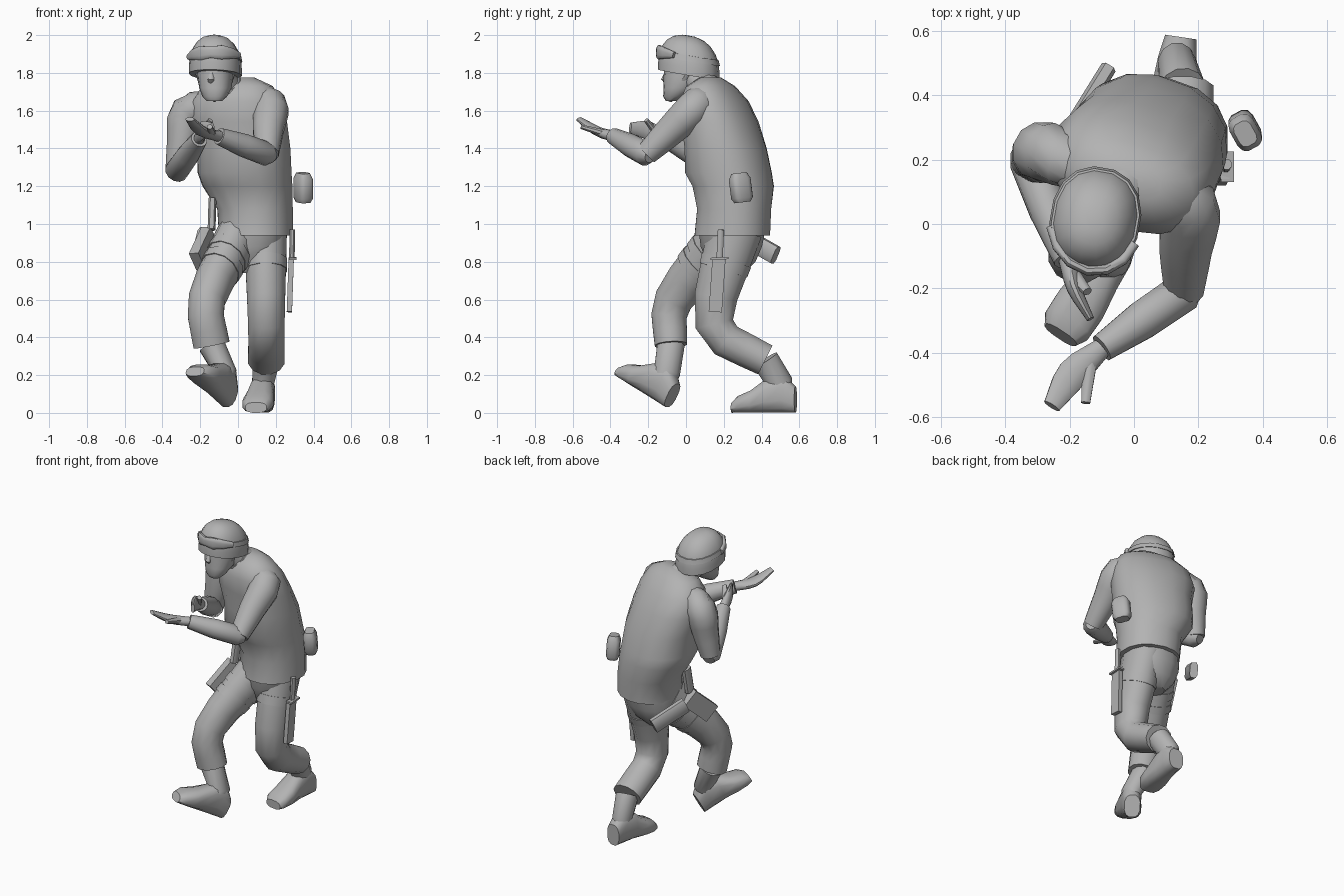
import bpy
import bmesh
from math import sin, cos, pi, radians, copysign
from mathutils import Vector

old_cube = bpy.data.objects.get("Cube")
if old_cube:
    bpy.data.objects.remove(old_cube)

# One plain clay colour for everything
clay = bpy.data.materials.new("clay_grey")
clay.use_nodes = True
grey = (.45, .45, .45, 1)
clay.diffuse_color = grey
clay.node_tree.nodes["Principled BSDF"].inputs["Base Color"].default_value = grey

ACROSS = Vector((1, 0, 0))
UP = Vector((0, 0, 1))


def skin(name, loops):
    """Join a row of equal rings into a closed, smooth-shaded surface."""
    bm = bmesh.new()
    rings = [[bm.verts.new(point) for point in loop] for loop in loops]
    count = len(rings[0])
    for low, high in zip(rings, rings[1:]):
        for i in range(count):
            j = (i + 1) % count
            bm.faces.new((low[i], low[j], high[j], high[i]))
    bm.faces.new(rings[0][::-1])
    bm.faces.new(rings[-1])
    bmesh.ops.recalc_face_normals(bm, faces=bm.faces)
    mesh = bpy.data.meshes.new(name)
    bm.to_mesh(mesh)
    bm.free()
    for face in mesh.polygons:
        face.use_smooth = True
    mesh.set_sharp_from_angle(angle=radians(42))
    mesh.materials.append(clay)
    bpy.context.collection.objects.link(bpy.data.objects.new(name, mesh))


def ring(centre, u, v, wide, deep, sides=12, square=1):
    """Rounded ring; square below one makes it boxier."""
    loop = []
    for i in range(sides):
        angle = 2 * pi * (i + .5) / sides
        c, s = cos(angle), sin(angle)
        loop.append(centre + u * wide * copysign(abs(c) ** square, c)
                    + v * deep * copysign(abs(s) ** square, s))
    return loop


def stack(name, rows, turn=0, slope=0):
    """Level rings, each (x, y, z, half width, half depth)."""
    c, s = cos(radians(turn)), sin(radians(turn))
    u, v = Vector((c, s, 0)), Vector((-s, c, slope))
    skin(name, [ring(Vector(row[:3]), u, v, row[3], row[4], 16, .9) for row in rows])


def limb(name, rows, side=ACROSS, sides=12, square=1):
    """Rings across a path, each (x, y, z, half width along side, half depth)."""
    points = [Vector(row[:3]) for row in rows]
    last = len(rows) - 1
    loops = []
    for i, row in enumerate(rows):
        along = (points[min(i + 1, last)] - points[max(i - 1, 0)]).normalized()
        u = (side - along * side.dot(along)).normalized()
        loops.append(ring(points[i], u, along.cross(u), row[3], row[4], sides, square))
    skin(name, loops)


def sized(point, wide, deep):
    return Vector((*point, wide, deep))


def spline(rows, t):
    """Point on a smooth curve through sized rows, t counted in rows."""
    last = len(rows) - 1
    i = min(int(t), last - 1)
    f = t - i
    a, b = rows[i], rows[i + 1]
    start = (b - rows[max(i - 1, 0)]) / (2 if i else 1)
    end = (rows[min(i + 2, last)] - a) / (2 if i + 2 <= last else 1)
    ease = f * f * (3 - 2 * f)
    return a.lerp(b, ease) + start * f * (1 - f) ** 2 - end * f * f * (1 - f)


def smooth_limb(name, rows, side=ACROSS, square=1):
    steps = 3 * (len(rows) - 1)
    limb(name, [spline(rows, i / 3) for i in range(steps + 1)], side, square=square)


def bar(name, start, end, wide, deep, side=ACROSS, sides=4, square=1):
    """Straight bar between two points; four sides give a box."""
    grow = 2 ** .5 if sides == 4 else 1
    limb(name, [sized(p, wide * grow, deep * grow) for p in (start, end)],
         side, sides, square)


# Torso, seat, neck and collar
stack("vest", [
    (.095, .245, .94, .195, .2), (.09, .255, 1.08, .2, .195), (.05, .25, 1.2, .24, .21),
    (.035, .225, 1.27, .25, .225), (.03, .21, 1.4, .25, .21), (0, .18, 1.54, .265, .19),
    (-.01, .15, 1.65, .25, .165), (0, .13, 1.73, .19, .115), (.01, .13, 1.775, .08, .05)],
    turn=-20)
stack("trouser_seat", [(.085, .245, 1, .18, .185), (.07, .24, .88, .175, .165),
                       (.055, .24, .8, .13, .13), (.04, .23, .74, .06, .08)])
neck = Vector((-.04, .12, 1.68))
skull = Vector((-.12, .015, 1.83))
bar("neck", neck, skull, .08, .08, sides=12)
limb("vest_collar", [sized(neck, .12, .11), sized(neck.lerp(skull, .4), .09, .085)])

# Head with nose
stack("head", [
    (-.125, -.075, 1.65, .04, .03), (-.123, -.06, 1.675, .065, .06),
    (-.12, -.03, 1.72, .085, .088), (-.12, -.01, 1.78, .092, .108),
    (-.12, 0, 1.85, .095, .115)], turn=-12)
limb("nose", [(-.14, -.1, 1.81, .012, .01), (-.144, -.115, 1.765, .018, .018),
              (-.142, -.1, 1.745, .014, .01)], sides=8)

# Helmet dome tipped back, with a strap band and wrap-round goggles
tilt = dict(turn=-10, slope=-.17)
wide, deep, high = .138, .162, .168
dome = [(*(skull - UP * .04), wide, deep)]
for step in range(6):
    angle = step * pi / 11
    shrink = cos(angle) ** .8
    dome.append((*(skull + UP * high * sin(angle)), wide * shrink, deep * shrink))
stack("helmet", dome, **tilt)
stack("goggle_strap", [(*(skull + UP * .035), wide + .003, deep + .002),
                       (*(skull + UP * .065), wide - .003, deep - .005)], **tilt)
lens = []
for step in range(-3, 4):
    angle = radians(step * 24 - 10)
    place = skull + Vector((wide * sin(angle), -deep * cos(angle), .05 + .03 * cos(angle)))
    notch = .012 if step == 0 else 0
    lens.append(sized(place, .016 + .026 * cos(step * pi / 6) - notch, .016))
limb("goggles", lens, UP, square=.7)
chin = Vector((-.125, -.085, 1.65))
for word, sign in (("right", -1), ("left", 1)):
    temple = skull + ACROSS * sign * .1 - UP * .03
    cheek = temple.lerp(chin, .5) + ACROSS * sign * .025
    limb(word + "_chin_strap", [sized(p, .012, .006) for p in (temple, cheek, chin)],
         Vector((0, 1, 0)), 6)

# Joints of the pose, one set for each side
pose = {
    "left": dict(
        shoulder=(.165, .06, 1.63), elbow=(.155, -.21, 1.37), wrist=(-.1, -.385, 1.465),
        palm=(-.19, -.465, 1.49), fingers=(-.255, -.565, 1.555), thumb=(-.15, -.555, 1.515),
        spread=(.8, -.6, 0), hip=(.145, .26, .97), knee=(.15, .15, .47),
        cuff=(.15, .42, .28), heel=(.145, .58, 0), toe=(.095, .245, 0)),
    "right": dict(
        shoulder=(-.265, .22, 1.59), elbow=(-.325, .2, 1.28), wrist=(-.205, -.11, 1.45),
        palm=(-.185, -.2, 1.495), fingers=(-.135, -.295, 1.51), thumb=(-.145, -.21, 1.55),
        spread=(0, 0, 1), hip=(0, .22, .93), knee=(-.165, -.065, .6),
        cuff=(-.14, -.08, .36), heel=(-.065, -.1, .03), toe=(-.235, -.355, .195)),
}
# Boot sections along the sole: share of length, half width, half height
boot = [(0, .05, .07), (.2, .062, .105), (.45, .068, .092), (.7, .082, .06),
        (.9, .08, .045), (1, .058, .028)]

for word, joints in pose.items():
    j = {key: Vector(value) for key, value in joints.items()}

    # Arm and hand
    smooth_limb(word + "_upper_arm", [
        sized(j["shoulder"].lerp(neck, .7), .06, .06), sized(j["shoulder"], .096, .096),
        sized(j["shoulder"].lerp(j["elbow"], .5), .084, .084), sized(j["elbow"], .062, .062)])
    bend = (j["elbow"] - j["wrist"]).normalized() * .04
    limb(word + "_forearm", [
        sized(j["elbow"] + bend, .035, .035), sized(j["elbow"], .064, .064),
        sized(j["elbow"].lerp(j["wrist"], .5), .062, .062), sized(j["wrist"], .045, .045)],
        UP if word == "left" else ACROSS)
    smooth_limb(word + "_hand", [
        sized(j["wrist"], .032, .03), sized(j["palm"], .05, .024),
        sized(j["fingers"], .028, .012)], j["spread"])
    limb(word + "_thumb", [sized(j["wrist"].lerp(j["palm"], .4), .025, .022),
                           sized(j["thumb"], .015, .013)], sides=8)

    # Trouser leg with thigh straps
    leg = [sized(j["hip"], .118, .15), sized(j["knee"], .1, .105), sized(j["cuff"], .1, .088)]
    smooth_limb(word + "_trouser_leg", leg)
    swell = Vector((0, 0, 0, .005, .005))
    for number, t in enumerate((.25, .42) if word == "right" else (.3,)):
        limb(f"{word}_thigh_strap_{number}",
             [spline(leg, t) + swell, spline(leg, t + .1) + swell])

    # Boot and ankle
    sole = j["toe"] - j["heel"]
    forward = sole.normalized()
    across = forward.cross(UP).normalized()
    rise = across.cross(forward)
    skin(word + "_boot", [
        ring(j["heel"] + sole * t + rise * tall, across, rise, half, tall, 12, .75)
        for t, half, tall in boot])
    ankle = j["heel"] + sole * .25 + rise * .16
    limb(word + "_ankle", [sized(j["cuff"], .072, .075), sized(ankle, .06, .072),
                           sized(ankle - rise * .08, .055, .06)])

# Sheathed knife on the left thigh
bar("knife_sheath", (.272, .155, .535), (.282, .175, .82), .014, .035)
bar("knife_guard", (.29, .13, .815), (.29, .225, .82), .02, .006)
bar("knife_handle", (.285, .178, .82), (.288, .185, .97), .016, .018, sides=8)

# Floating side pouch with softened ends
base, top = Vector((.345, .3, 1.115)), Vector((.345, .28, 1.27))
limb("side_pouch", [sized(base.lerp(top, t), .042 * k, .057 * k) for t, k in
                    ((0, .75), (.15, 1), (.8, 1), (1, .7))], Vector((.9, .5, 0)), square=.6)

# Holster hugging the right thigh and the tube behind it
outward = Vector((.85, -.5, 0))
bar("holster", (-.15, .19, .94), (-.215, .045, .8), .028, .06, outward)
bar("holstered_grip", (-.14, .16, .97), (-.135, .19, 1.135), .022, .034, sides=8, square=.7)
bar("rear_tube", (-.2, .29, .94), (-.085, .475, .835), .026, .05, outward, 8, .6)
